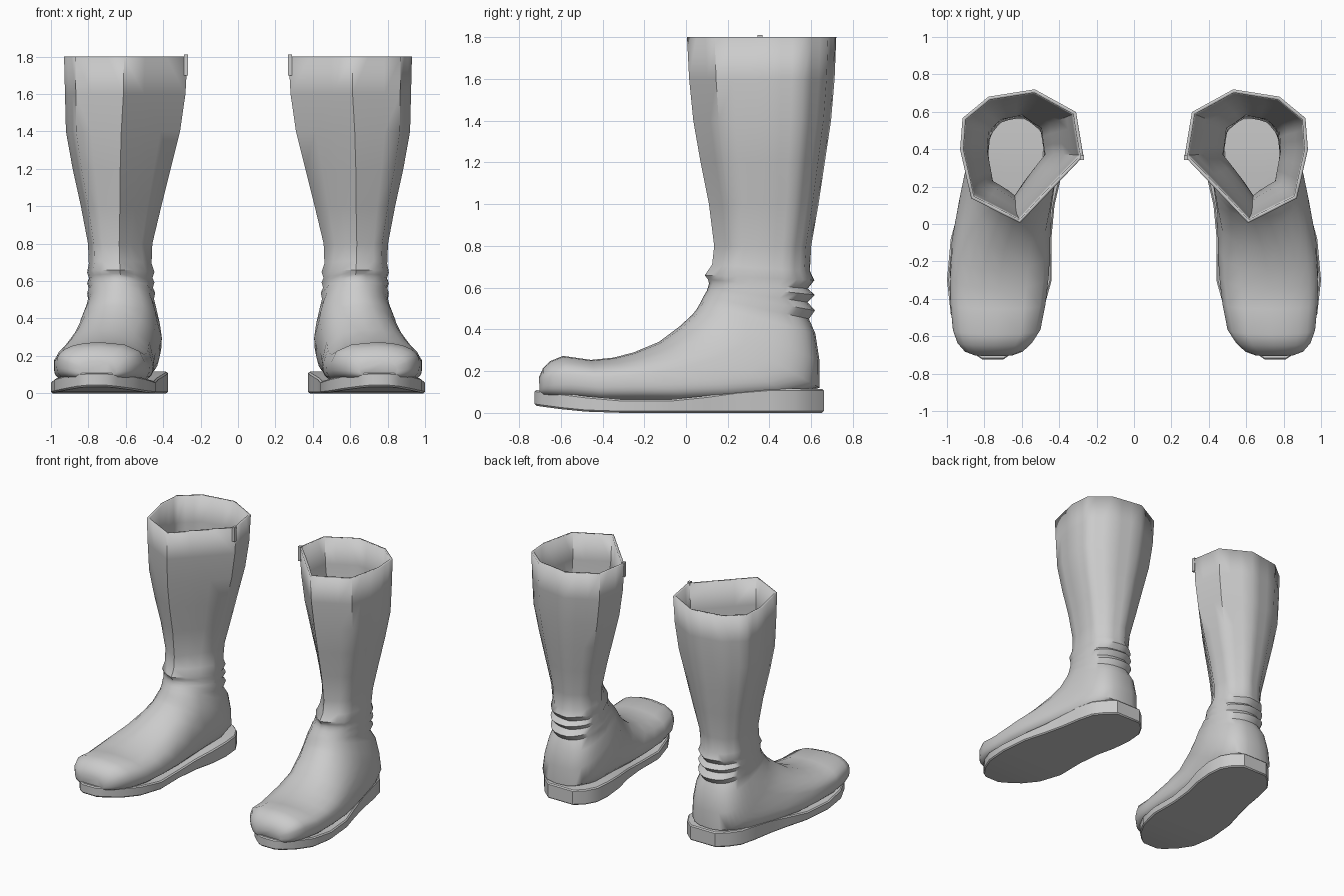
import bpy, bmesh, math

if "Cube" in bpy.data.objects:
    bpy.data.objects.remove(bpy.data.objects["Cube"])

# irregular octagon of the boot opening, normalised: u across (outer +), v front -1 to back +1
OCT = [(.03, -1), (.82, -.63), (1, .1), (.96, .57), (.54, .89), (-.21, 1), (-.88, .66), (-1, 0)]
ANG = [0, 52, 96, 121, 149, 192, 233, 270, 360]
SUB = 3


def section(blend, low_exp):
    """Ring of (u, v): blend 1 = octagon, 0 = superellipse flattened on the lower/back half."""
    pts = []
    for k in range(8):
        p, q = OCT[k], OCT[(k + 1) % 8]
        for j in range(SUB):
            f = j / SUB
            a = math.radians(ANG[k] + (ANG[k + 1] - ANG[k]) * f)
            s, c = math.sin(a), -math.cos(a)
            n = low_exp if c > 0 else 2.3
            eu = math.copysign(abs(s) ** (2 / n), s)
            ev = math.copysign(abs(c) ** (2 / n), c)
            ou, ov = p[0] + (q[0] - p[0]) * f, p[1] + (q[1] - p[1]) * f
            pts.append((eu + (ou - eu) * blend, ev + (ov - ev) * blend))
    return pts


def finish(bm, name, angle):
    bmesh.ops.recalc_face_normals(bm, faces=bm.faces[:])
    top = [f for f in bm.faces if len(f.verts) == 8 * SUB and f.calc_center_median().z > 1.7]
    bmesh.ops.delete(bm, geom=top, context='FACES_ONLY')
    me = bpy.data.meshes.new(name)
    bm.to_mesh(me)
    bm.free()
    ob = bpy.data.objects.new(name, me)
    bpy.context.collection.objects.link(ob)
    bpy.ops.object.select_all(action='DESELECT')
    ob.select_set(True)
    bpy.context.view_layer.objects.active = ob
    bpy.ops.object.shade_smooth_by_angle(angle=math.radians(angle))
    return ob


def mirror(ob):
    m = ob.modifiers.new("pair", 'MIRROR')
    m.use_mirror_merge = False


# upper: rings fan from the toe, round the heel and up the shaft
# front/top y, z, back/bottom y, z, centre x, half width
FOOT = [
    (-.705, .17, -.70, .09, .75, .10), (-.685, .215, -.68, .08, .75, .155),
    (-.65, .248, -.62, .07, .745, .20), (-.59, .273, -.54, .06, .735, .235),
    (-.455, .254, -.40, .05, .728, .255), (-.345, .265, -.20, .05, .72, .265),
    (-.25, .29, 0, .05, .712, .263), (-.13, .34, .25, .06, .69, .245),
    (-.03, .415, .50, .08, .655, .235), (.03, .47, .64, .12, .635, .228),
    (.05, .495, .64, .25, .63, .212), (.07, .53, .62, .38, .625, .188),
]
ANKLE = [
    (.085, .56, .59, .45, .625, .176), (.10, .585, .62, .49, .625, .182),
    (.105, .60, .585, .53, .627, .172), (.11, .62, .62, .565, .627, .18),
    (.105, .64, .585, .595, .627, .17), (.09, .66, .617, .635, .627, .18),
    (.125, .71, .595, .68, .63, .168),
]
SHAFT = [  # z, front y, back y, centre x, half width
    (.8, .135, .60, .63, .172), (1.0, .11, .635, .625, .215), (1.2, .07, .665, .622, .262),
    (1.4, .035, .695, .615, .305), (1.6, .015, .712, .603, .322), (1.8, .005, .72, .60, .33),
]
rings = [(r, 0, 3.6 if i < 9 else 2.9) for i, r in enumerate(FOOT)]
rings += [(r, .1 * (i + 1), 2.3) for i, r in enumerate(ANKLE)]
rings += [((f, z, b, z, c, w), 1, 2) for z, f, b, c, w in SHAFT]

bm = bmesh.new()
loops = []
for (ty, tz, by, bz, cx, w), blend, n in rings:
    loop = []
    for u, v in section(blend, n):
        t = (v + 1) / 2
        loop.append(bm.verts.new((cx + w * u, ty + (by - ty) * t, tz + (bz - tz) * t)))
    loops.append(loop)
N = 8 * SUB
for a, b in zip(loops, loops[1:]):
    for i in range(N):
        j = (i + 1) % N
        bm.faces.new((a[i], a[j], b[j], b[i]))
bm.faces.new(loops[0])
bm.faces.new(loops[-1])
upper = finish(bm, "boot_upper", 50)
s = upper.modifiers.new("leather", 'SOLIDIFY')
s.thickness = .018
s.offset = -1
mirror(upper)

# sole: y, inner x, outer x, top z, bottom z
SOLE = [
    (-.725, .70, .81, .11, .035), (-.69, .65, .86, .107, .03), (-.60, .56, .925, .095, .018),
    (-.48, .49, .98, .08, .006), (-.30, .44, 1.0, .064, 0), (-.08, .442, .98, .064, 0),
    (.10, .425, .93, .082, 0), (.25, .39, .895, .103, 0), (.40, .375, .87, .115, 0),
    (.52, .385, .84, .116, 0), (.60, .43, .78, .115, 0), (.66, .50, .71, .115, 0),
]
bm = bmesh.new()
rows = [[bm.verts.new(p) for p in ((i, y, b), (o, y, b), (o, y, t), (i, y, t))]
        for y, i, o, t, b in SOLE]
for a, b in zip(rows, rows[1:]):
    for i in range(4):
        j = (i + 1) % 4
        bm.faces.new((a[i], a[j], b[j], b[i]))
bm.faces.new(rows[0])
bm.faces.new(rows[-1])
sole = finish(bm, "boot_sole", 40)
bv = sole.modifiers.new("welt_edge", 'BEVEL')
bv.width = .008
bv.segments = 1
bv.limit_method = 'ANGLE'
bv.angle_limit = math.radians(60)
mirror(sole)

# small pull tab on the inner side of the opening
bm = bmesh.new()
bmesh.ops.create_cube(bm, size=1)
for v in bm.verts:
    v.co = (.279 + v.co.x * .022, .355 + v.co.y * .024, 1.755 + v.co.z * .11)
mirror(finish(bm, "pull_tab", 30))
